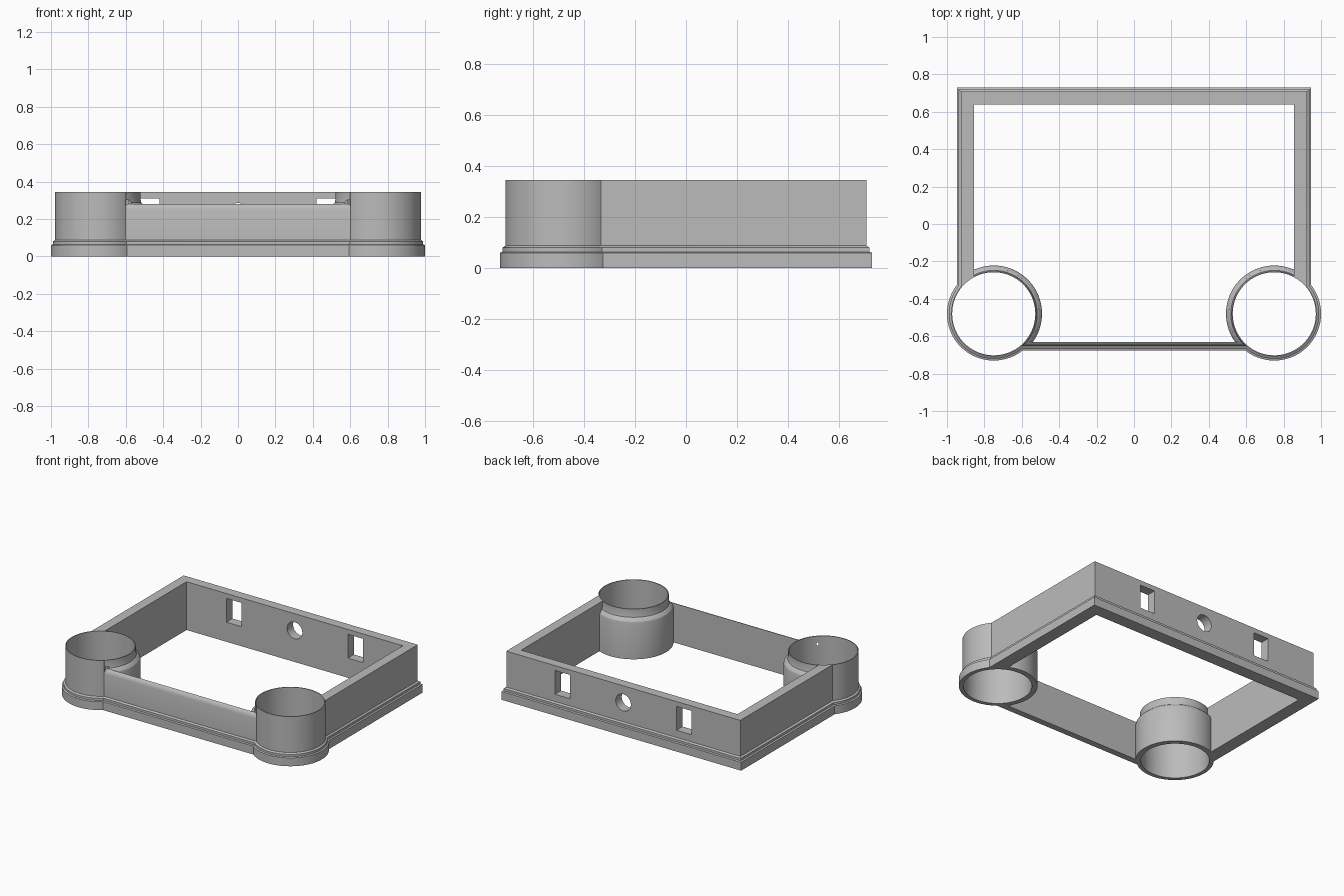
import bpy
import bmesh
from math import sqrt, atan2, sin, cos, pi

cube = bpy.data.objects.get("Cube")
if cube:
    bpy.data.objects.remove(cube)

# Main dimensions
TX, TY = 0.75, -0.48          # tower centre
TOP = 0.345
INNER_X, INNER_BACK, INNER_FRONT = 0.855, 0.64, -0.63
LEDGE = 0.28                  # height of the low front wall
STEPS = 56

grey = bpy.data.materials.new("plain grey")
grey.use_nodes = True
colour = (0.5, 0.5, 0.5, 1)
grey.diffuse_color = colour
grey.node_tree.nodes["Principled BSDF"].inputs["Base Color"].default_value = colour


def arc(r, a0, a1):
    """Points on the left tower's circle from angle a0 to a1."""
    return [(TX + r * cos(a0 + (a1 - a0) * i / STEPS),
             TY + r * sin(a0 + (a1 - a0) * i / STEPS)) for i in range(STEPS + 1)]


def mirrored(half):
    """Close a half outline by mirroring it across x = 0."""
    return half + [(-x, y) for x, y in reversed(half)]


def outer_outline(d):
    """Outside outline, moved inward by d."""
    r, side, front, back = 0.25 - d, 0.947 - d, -0.675 + d, 0.73 - d
    dy, dx = front - TY, side - TX
    start = atan2(dy, -sqrt(r * r - dy * dy))
    end = atan2(sqrt(r * r - dx * dx), dx)
    return mirrored(arc(r, start, end) + [(side, back)])


def room_outline(r, open_front):
    """Inside outline that wraps around both towers of radius r."""
    dy, dx = (-0.65 if open_front else INNER_FRONT) - TY, INNER_X - TX
    start = atan2(dy, -sqrt(r * r - dy * dy)) + 2 * pi
    end = atan2(sqrt(r * r - dx * dx), dx)
    half = arc(r, start, end) + [(INNER_X, INNER_BACK)]
    if open_front:
        half.insert(0, (half[0][0], -0.9))
    return mirrored(half)


def loft(name, loops):
    """Closed solid through a stack of loops of 3D points."""
    bm = bmesh.new()
    rings = [[bm.verts.new(p) for p in loop] for loop in loops]
    for low, high in zip(rings, rings[1:]):
        for i in range(len(low)):
            j = (i + 1) % len(low)
            bm.faces.new((low[i], low[j], high[j], high[i]))
    bm.faces.new(rings[0][::-1])
    bm.faces.new(rings[-1])
    bmesh.ops.recalc_face_normals(bm, faces=bm.faces)
    mesh = bpy.data.meshes.new(name)
    bm.to_mesh(mesh)
    bm.free()
    obj = bpy.data.objects.new(name, mesh)
    bpy.context.collection.objects.link(obj)
    mesh.materials.append(grey)
    return obj


def at_height(outline, z):
    return [(x, y, z) for x, y in outline]


def cut(cutter):
    """Subtract the cutter from the frame, then discard it."""
    cutter.hide_render = True
    mod = frame.modifiers.new("cut", 'BOOLEAN')
    mod.operation = 'DIFFERENCE'
    mod.solver = 'EXACT'
    mod.object = cutter
    bpy.context.view_layer.objects.active = frame
    bpy.ops.object.modifier_apply(modifier=mod.name)
    bpy.data.objects.remove(cutter)


def along_y(name, outline, y0, y1):
    return loft(name, [[(x, y, z) for x, z in outline] for y in (y0, y1)])


# Frame body with stepped skirt
skirt = [(0, 0), (0, 0.06), (0.01, 0.064), (0.01, 0.08), (0.022, 0.088), (0.022, TOP)]
frame = loft("frame", [at_height(outer_outline(d), z) for d, z in skirt])

# Room between the towers, narrowing to the tower lips above the ledge
lower = [(0.258, -0.1), (0.258, 0.25), (0.254, 0.266), (0.242, LEDGE)]
upper = [(0.242, LEDGE), (0.232, 0.288), (0.2277, 0.31), (0.2277, 0.5)]
cut(loft("lower_room", [at_height(room_outline(r, False), z) for r, z in lower]))
cut(loft("upper_room", [at_height(room_outline(r, True), z) for r, z in upper]))

# Rounded outer edge on the low front wall
edge = [(-0.67, 0.25), (-0.653, 0.25), (-0.649, 0.266), (-0.641, 0.276),
        (-0.633, 0.281), (-0.633, 0.3), (-0.67, 0.3)]
cut(loft("front_edge", [[(x, y, z) for y, z in edge] for x in (-0.598, 0.598)]))

# Tower bores
for side in (-1, 1):
    ring = [(side * TX + 0.222 * cos(2 * pi * i / 96), TY + 0.222 * sin(2 * pi * i / 96))
            for i in range(96)]
    cut(loft("tower_bore", [at_height(ring, z) for z in (-0.2, 0.6)]))

# Back wall windows and round hole
for side in (-1, 1):
    a, b = side * 0.42, side * 0.54
    cut(along_y("window", [(a, 0.14), (b, 0.14), (b, 0.31), (a, 0.31)], 0.6, 0.8))
hole = [(0.06 * cos(2 * pi * i / 48), 0.225 + 0.06 * sin(2 * pi * i / 48)) for i in range(48)]
cut(along_y("round_hole", hole, 0.6, 0.8))

# Smooth round surfaces, keep hard edges
bpy.ops.object.select_all(action='DESELECT')
frame.select_set(True)
bpy.context.view_layer.objects.active = frame
bpy.ops.object.shade_smooth_by_angle(angle=pi / 7)
